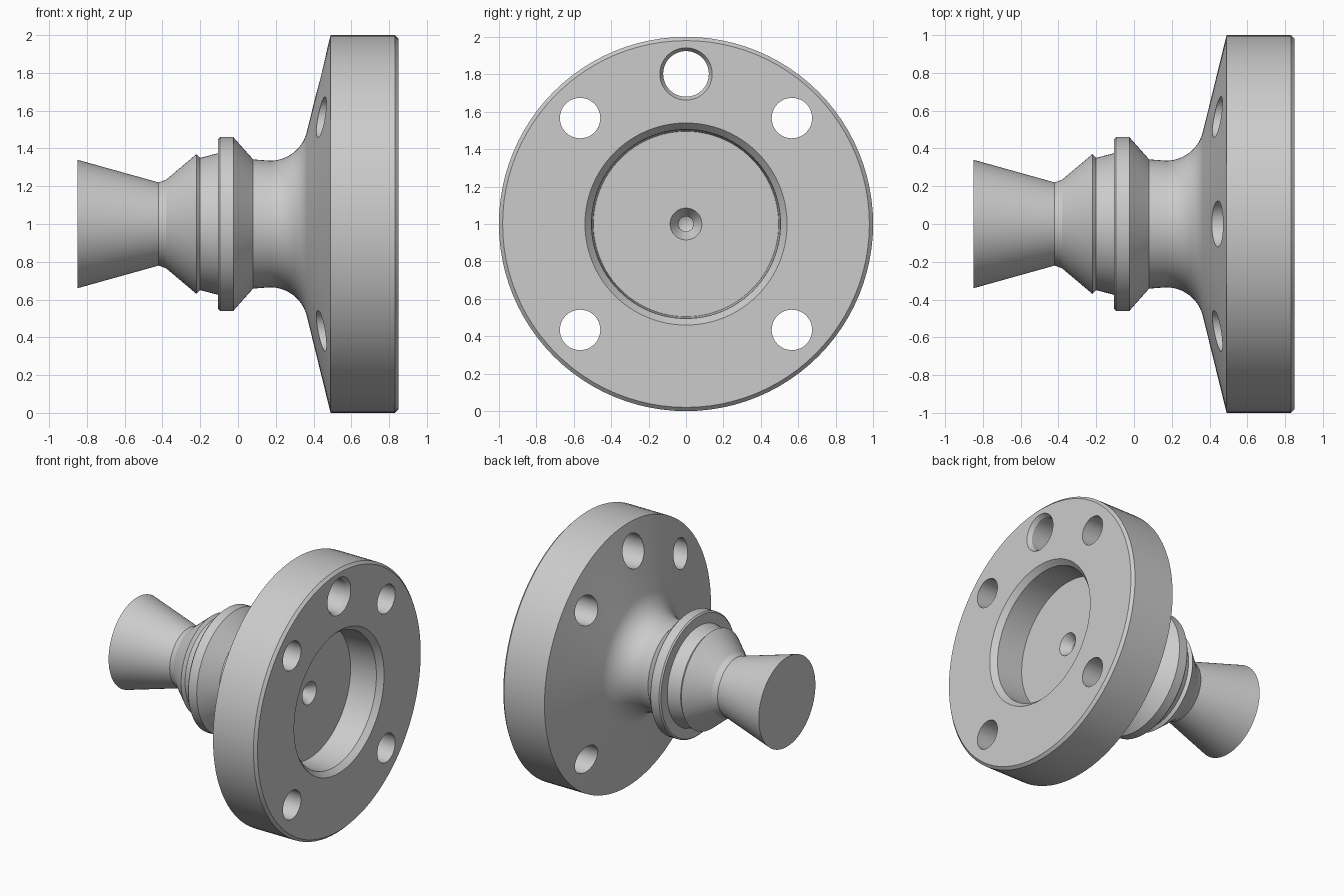
import bpy, bmesh
from math import sin, cos, pi, radians

cube = bpy.data.objects.get("Cube")
if cube:
    bpy.data.objects.remove(cube, do_unlink=True)

steel = bpy.data.materials.new("steel_grey")
steel.use_nodes = True
GREY = (0.6, 0.6, 0.6, 1)
steel.diffuse_color = GREY
steel.node_tree.nodes["Principled BSDF"].inputs["Base Color"].default_value = GREY


def lathe(name, profile, y=0, z=1, steps=96):
    """Revolve an (x, radius) profile around an axis parallel to x."""
    bm = bmesh.new()
    verts = [bm.verts.new((x, y, z + r)) for x, r in profile]
    edges = [bm.edges.new(pair) for pair in zip(verts, verts[1:])]
    bmesh.ops.spin(bm, geom=verts + edges, cent=(0, y, z), axis=(1, 0, 0),
                   angle=2 * pi, steps=steps, use_duplicate=False)
    bmesh.ops.remove_doubles(bm, verts=bm.verts, dist=1e-5)
    bmesh.ops.recalc_face_normals(bm, faces=bm.faces)
    mesh = bpy.data.meshes.new(name)
    bm.to_mesh(mesh)
    bm.free()
    mesh.materials.append(steel)
    obj = bpy.data.objects.new(name, mesh)
    bpy.context.collection.objects.link(obj)
    return obj


# Flared tail, ribs and collar
shaft = [(-0.85, 0), (-0.85, 0.34), (-0.42, 0.22), (-0.38, 0.235),
         (-0.22, 0.37), (-0.2, 0.35), (-0.105, 0.375), (-0.105, 0.45),
         (-0.095, 0.46), (-0.025, 0.46), (0.08, 0.342)]
# Neck fillet, tangent to the conical back of the flange
R, STEPS, END = 0.2, 14, radians(75.8)
fillet = [(0.17 + R * sin(END * i / STEPS), 0.335 + R * (1 - cos(END * i / STEPS)))
          for i in range(STEPS + 1)]
# Flange rim, chamfered pocket and centre drilling
flange = [(0.49, 1), (0.83, 1), (0.85, 0.98), (0.85, 0.54), (0.81, 0.505),
          (0.6, 0.495), (0.6, 0.085), (0.53, 0.04), (0.5, 0.04), (0.48, 0)]
body = lathe("flanged_shaft", shaft + fillet + flange)

# Four bolt holes and one countersunk top hole
BOLT = 0.566
cutters = [lathe("bolt_hole_cutter",
                 [(0.3, 0), (0.3, 0.108), (1, 0.108), (1, 0)],
                 sy * BOLT, 1 + sz * BOLT, 48)
           for sy in (-1, 1) for sz in (-1, 1)]
cutters.append(lathe("top_hole_cutter",
                     [(0.3, 0), (0.3, 0.122), (0.82, 0.122), (0.85, 0.14),
                      (0.95, 0.2), (0.95, 0)], 0, 1.802, 48))

bpy.context.view_layer.objects.active = body
for cutter in cutters:
    cutter.hide_render = True
    cut = body.modifiers.new("hole", "BOOLEAN")
    cut.operation = "DIFFERENCE"
    cut.solver = "EXACT"
    cut.object = cutter
    bpy.ops.object.modifier_apply(modifier=cut.name)
    bpy.data.objects.remove(cutter, do_unlink=True)

# Smooth turned surfaces with crisp machined edges
bpy.ops.object.select_all(action="DESELECT")
body.select_set(True)
bpy.ops.object.shade_smooth_by_angle(angle=radians(12))
